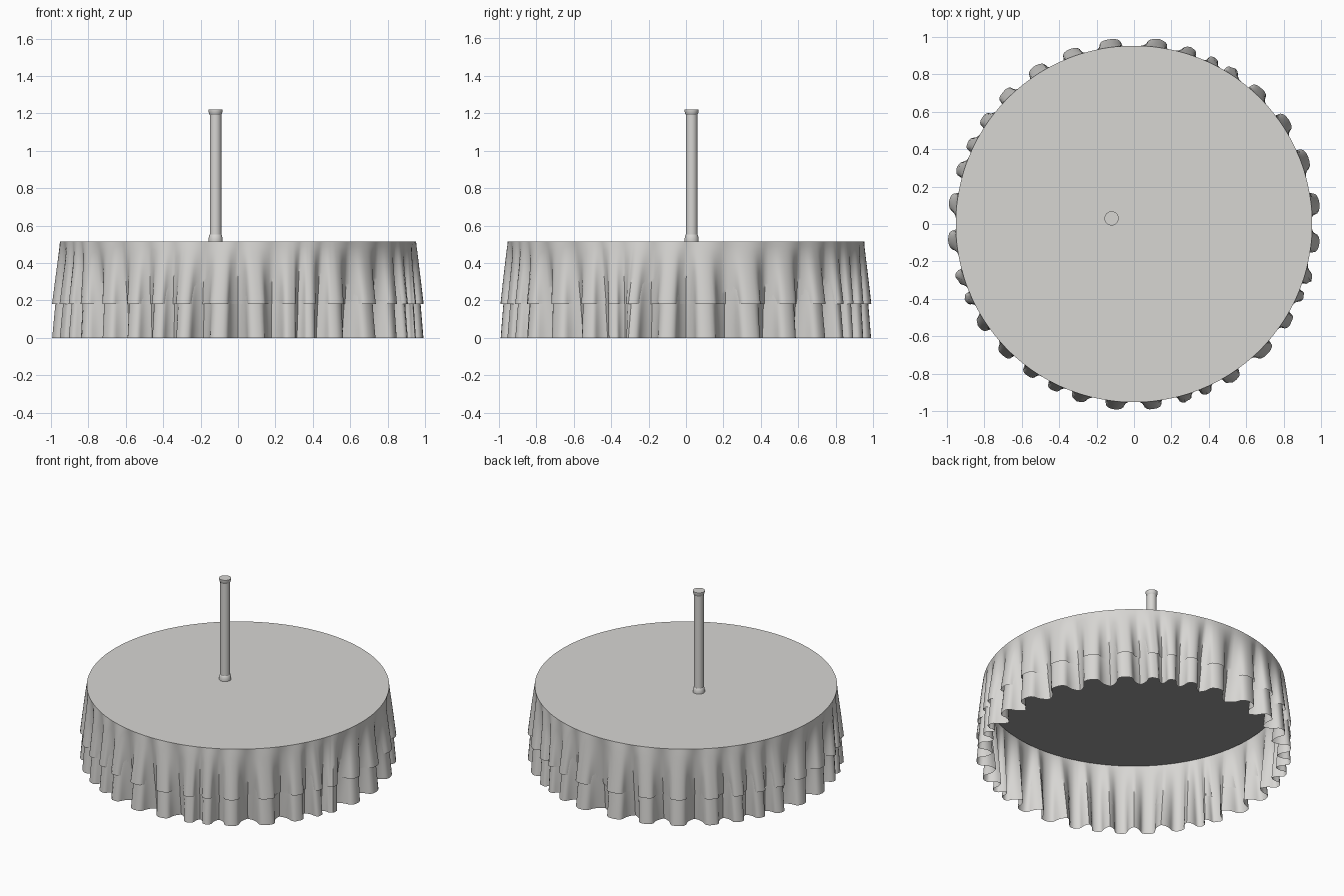
import bpy, bmesh, math, random

if "Cube" in bpy.data.objects:
    bpy.data.objects.remove(bpy.data.objects["Cube"])

random.seed(4)


def material(name, col):
    m = bpy.data.materials.new(name)
    m.diffuse_color = (*col, 1)
    m.use_nodes = True
    m.node_tree.nodes["Principled BSDF"].inputs["Base Color"].default_value = m.diffuse_color
    return m


cloth_mat = material("warm grey", (0.68, 0.67, 0.65))
board_mat = material("dark grey", (0.33, 0.33, 0.33))

# angles (degrees) of the fold crests around the skirt
CRESTS = [6, 21, 34, 47, 58, 64, 72, 82, 98, 110, 122, 135, 145, 154, 162, 173, 185,
          198, 204, 213, 225, 235, 244, 252, 264, 276, 287, 293, 302, 316, 328, 337, 342, 354]
SWAY = [random.uniform(-1.3, 1.3) for _ in CRESTS]


def finish(name, bm, angle, mat):
    bmesh.ops.recalc_face_normals(bm, faces=bm.faces)
    me = bpy.data.meshes.new(name)
    bm.to_mesh(me)
    bm.free()
    ob = bpy.data.objects.new(name, me)
    bpy.context.collection.objects.link(ob)
    me.materials.append(mat)
    bpy.ops.object.select_all(action='DESELECT')
    ob.select_set(True)
    bpy.context.view_layer.objects.active = ob
    bpy.ops.object.shade_smooth_by_angle(angle=math.radians(angle))
    return ob


def cloth(name, top_r, top_z, bottom_z, depth, grow, capped, rows=12, per_fold=16):
    """Hanging, folded skirt, optionally closed by a flat round top."""
    bm = bmesh.new()
    n = len(CRESTS)
    rings = []
    for k in range(rows + 1):
        t = k / rows
        z = top_z + (bottom_z - top_z) * t
        ring = []
        for i in range(n):
            j = (i + 1) % n
            a0, a1 = CRESTS[i], CRESTS[j] + (360 if j == 0 else 0)
            gap = a1 - a0
            size = min(1, gap / 13)
            for s in range(per_fold):
                u = s / per_fold
                w = 0.5 + 0.5 * math.cos(2 * math.pi * u)
                crest = 0.974 + 0.022 * size + grow
                valley = 0.955 - depth * size
                wave = valley + (crest - valley) * w ** 0.6
                # crests turn into square-sided pleats near the hem
                a = a0 + gap * (u + 0.06 * t * math.sin(4 * math.pi * u))
                a += (SWAY[i] * (1 - u) + SWAY[j] * u) * (1 - t) * 1.5
                r = top_r + (wave - top_r) * t ** 0.9
                a = math.radians(a)
                ring.append(bm.verts.new((r * math.cos(a), r * math.sin(a), z)))
        rings.append(ring)
    m = len(rings[0])
    for lo, hi in zip(rings[1:], rings):
        for i in range(m):
            j = (i + 1) % m
            bm.faces.new((lo[i], lo[j], hi[j], hi[i]))
    if capped:
        centre = bm.verts.new((0, 0, top_z))
        for i in range(m):
            bm.faces.new((rings[0][i], rings[0][(i + 1) % m], centre))
    return finish(name, bm, 45, cloth_mat)


def lathe(name, profile, x, y, mat, sides=32):
    bm = bmesh.new()
    rings = [[bm.verts.new((x + r * math.cos(2 * math.pi * i / sides),
                            y + r * math.sin(2 * math.pi * i / sides), z))
              for i in range(sides)] for r, z in profile]
    for lo, hi in zip(rings, rings[1:]):
        for i in range(sides):
            j = (i + 1) % sides
            bm.faces.new((lo[i], lo[j], hi[j], hi[i]))
    bm.faces.new(rings[0])
    bm.faces.new(rings[-1])
    return finish(name, bm, 30, mat)


# two layers of table cloth over a round board
cloth("upper_cloth", 0.953, 0.516, 0.18, 0.046, 0.002, True)
cloth("lower_cloth", 0.948, 0.510, 0.0, 0.070, 0.001, False)
lathe("table_board", [(0.944, 0.468), (0.944, 0.510)], 0, 0, board_mat, 96)

# off-centre post with a flared foot and cap
lathe("post", [(0.038, 0.516), (0.038, 0.528), (0.034, 0.548), (0.031, 0.552), (0.031, 1.192),
               (0.034, 1.197), (0.038, 1.212), (0.038, 1.22)], -0.12, 0.03, cloth_mat)
